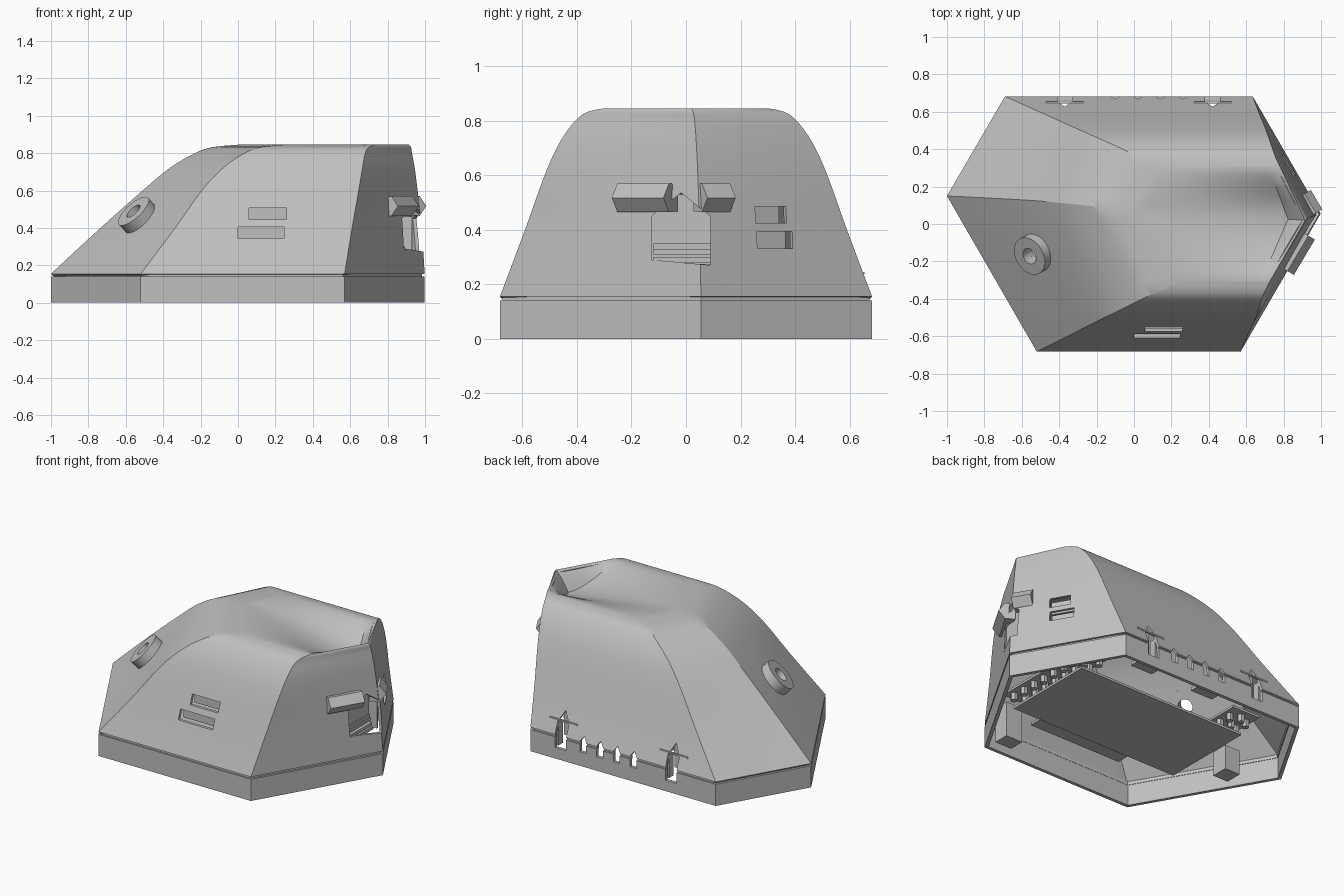
import bpy, bmesh, math
from mathutils import Vector

cube = bpy.data.objects.get("Cube")
if cube:
    bpy.data.objects.remove(cube)

grey = bpy.data.materials.new("plain_grey")
grey.use_nodes = True
grey.diffuse_color = (0.53, 0.53, 0.53, 1)
grey.node_tree.nodes["Principled BSDF"].inputs["Base Color"].default_value = (0.53, 0.53, 0.53, 1)


def finish(name, bm):
    bmesh.ops.remove_doubles(bm, verts=bm.verts, dist=0.0005)
    bmesh.ops.recalc_face_normals(bm, faces=bm.faces)
    mesh = bpy.data.meshes.new(name)
    bm.to_mesh(mesh)
    bm.free()
    mesh.materials.append(grey)
    ob = bpy.data.objects.new(name, mesh)
    bpy.context.collection.objects.link(ob)
    return ob


def smooth(ob, degrees):
    bpy.ops.object.select_all(action="DESELECT")
    bpy.context.view_layer.objects.active = ob
    ob.select_set(True)
    bpy.ops.object.shade_smooth_by_angle(angle=math.radians(degrees))


def add_prism(bm, pts, centre, normal, length, up=(0, 0, 1)):
    """Extrude a 2D outline (side, up) along normal, centred on centre."""
    n, c = Vector(normal).normalized(), Vector(centre)
    side = Vector(up).cross(n).normalized()
    top = n.cross(side)
    ends = [[bm.verts.new(c + side * a + top * b + n * s * length / 2) for a, b in pts] for s in (-1, 1)]
    bm.faces.new(ends[0][::-1])
    bm.faces.new(ends[1])
    for i in range(len(pts)):
        j = (i + 1) % len(pts)
        bm.faces.new((ends[0][i], ends[0][j], ends[1][j], ends[1][i]))


def rect(w, h):
    return [(-w / 2, -h / 2), (w / 2, -h / 2), (w / 2, h / 2), (-w / 2, h / 2)]


def house(w, h, roof):
    return [(-w / 2, 0), (w / 2, 0), (w / 2, h), (0, h + roof), (-w / 2, h)]


def ngon(r, n):
    return [(r * math.cos(2 * math.pi * i / n), r * math.sin(2 * math.pi * i / n)) for i in range(n)]


def prism(name, pts, centre, normal, length, up=(0, 0, 1)):
    bm = bmesh.new()
    add_prism(bm, pts, centre, normal, length, up)
    return finish(name, bm)


def box(name, x, y, z):
    return prism(name, rect(y[1] - y[0], z[1] - z[0]),
                 [(a + b) / 2 for a, b in (x, y, z)], (1, 0, 0), x[1] - x[0])


def quad_grid(bm, rows):
    vs = [[bm.verts.new(p) for p in r] for r in rows]
    for a, b in zip(vs, vs[1:]):
        for i in range(len(a) - 1):
            bm.faces.new((a[i], a[i + 1], b[i + 1], b[i]))


# Corner curves of the hood: plan position at each height level
levels = [0.155, 0.4, 0.6, 0.72, 0.8, 0.832, 0.845]
side_y = [0.682, 0.59, 0.518, 0.463, 0.405, 0.36, 0.30]
corner_x = {
    "nw": [-0.69, -0.484, -0.324, -0.2, -0.07, 0.02, 0.15],
    "w": [-1.0, -0.735, -0.51, -0.365, -0.23, -0.135, 0.0],
    "sw": [-0.52, -0.336, -0.194, -0.08, 0.035, 0.125, 0.25],
    "se": [0.57, 0.61, 0.645, 0.665, 0.68, 0.70, 0.73],
    "e": [0.998, 0.982, 0.96, 0.945, 0.93, 0.925, 0.915],
    "ne": [0.635, 0.67, 0.70, 0.72, 0.74, 0.755, 0.785]}
order = ["nw", "w", "sw", "se", "e", "ne"]


def corner(key, k):
    f = k / (len(levels) - 1)
    y = {"n": side_y[k], "s": -side_y[k], "w": 0.15 - 0.08 * f, "e": 0.055 - 0.035 * f}[key[0]]
    return Vector((corner_x[key][k], y, levels[k]))


def smooth_corner(key, t):
    """Catmull-Rom sample of a corner curve."""
    n = len(levels) - 1
    k = min(int(t), n - 1)
    f = t - k
    a, b, c, d = (corner(key, min(max(i, 0), n)) for i in range(k - 1, k + 3))
    return 0.5 * (2 * b + (c - a) * f + (2 * a - 5 * b + 4 * c - d) * f * f + (3 * b - a - 3 * c + d) * f ** 3)


STEPS, LONG, SHORT = 4, 20, 8


def ring(t):
    pts = []
    cs = [smooth_corner(k, t) for k in order]
    for i, c in enumerate(cs):
        n = LONG if i in (2, 5) else SHORT
        pts += [c.lerp(cs[(i + 1) % 6], j / n) for j in range(n)]
    return pts + [cs[0]]


# Hood walls, then a roof with a valley running to the +x corner
bm = bmesh.new()
top_t = len(levels) - 1
quad_grid(bm, [ring(i / STEPS) for i in range(top_t * STEPS + 1)])
rim = ring(top_t)
west = rim[:2 * SHORT + 1]
south = rim[2 * SHORT:2 * SHORT + LONG + 1]
east = rim[2 * SHORT + LONG:4 * SHORT + LONG + 1][::-1]
north = rim[4 * SHORT + LONG:][::-1]
roof = []
for i in range(2 * SHORT + 1):
    v, row = i / (2 * SHORT), []
    for j in range(LONG + 1):
        u = j / LONG
        p = west[i].lerp(east[i], u) + north[j].lerp(south[j], v)
        p -= north[0].lerp(north[-1], u).lerp(south[0].lerp(south[-1], u), v)
        rise = min(u / 0.9, (1 - u) / 0.1)
        p.z -= 0.12 * rise ** 1.3 * math.sin(math.pi * v) ** 1.5
        row.append(p)
    roof.append(row)
quad_grid(bm, roof)
hood = finish("hood", bm)


# Base skirt and the recessed seam above it
def skirt(name, z0, z1, scale):
    bm = bmesh.new()
    loop = [corner(k, 0) for k in order]
    loop.append(loop[0])
    quad_grid(bm, [[(p.x * scale, p.y * scale, z) for p in loop] for z in (z0, z1)])
    return finish(name, bm)


base = skirt("base_skirt", 0, 0.14, 1.0)
seam = skirt("seam_band", 0.135, 0.16, 0.985)

# Cutters for vents, slots, the corner notch and the port
NE, PORT = Vector((0.86, 0.51, 0)), Vector((-0.63, -0.36, 0.69)).normalized()
port_at = Vector((-0.559, -0.172, 0.49))
bm = bmesh.new()
for x in (-0.1, 0.02, 0.14, 0.26):
    add_prism(bm, house(0.045, 0.07, 0.03), (x, 0.65, 0.09), (0, 1, 0), 0.3)
for x in (-0.37, 0.42):
    add_prism(bm, house(0.08, 0.16, 0.07), (x, 0.65, 0.07), (0, 1, 0), 0.3)
slots = [((0.16, -0.58, 0.475), (0, -1, 0), 0.2), ((0.123, -0.61, 0.375), (0, -1, 0), 0.245),
         ((0.825, 0.31, 0.455), NE, 0.13), ((0.825, 0.325, 0.362), NE, 0.15)]
for c, n, w in slots:
    add_prism(bm, rect(w, 0.062), c, n, 0.2)
add_prism(bm, [(-0.107, 0.02), (0.107, 0), (0.107, 0.18), (0, 0.265), (-0.107, 0.18)],
          (1.0, -0.018, 0.27), (1, 0, 0), 0.26)
add_prism(bm, ngon(0.045, 24), port_at, PORT, 0.3)
cutter = finish("cutter", bm)
cutter.hide_render = True

for ob, thick in ((hood, 0.018), (base, 0.025), (seam, 0.015)):
    bpy.context.view_layer.objects.active = ob
    solid = ob.modifiers.new("thickness", "SOLIDIFY")
    solid.thickness, solid.offset = thick, -1
    cut = ob.modifiers.new("openings", "BOOLEAN")
    cut.object, cut.solver = cutter, "EXACT"
    for m in ("thickness", "openings"):
        bpy.ops.object.modifier_apply(modifier=m)
    smooth(ob, 25)
bpy.data.objects.remove(cutter)

# Backing behind slots and notch
for c, n, w in slots:
    prism("slot_backing", rect(w + 0.02, 0.08), Vector(c) - Vector(n) * 0.075, n, 0.02)
box("notch_backing", (0.85, 0.87), (-0.13, 0.1), (0.26, 0.53))
box("notch_side", (0.85, 0.93), (0.09, 0.1), (0.27, 0.46))
box("notch_floor", (0.85, 0.9), (-0.08, 0.1), (0.255, 0.275))
for z in (0.3, 0.33, 0.35):
    box("notch_step", (0.86, 0.875 + (0.36 - z) * 0.3), (-0.12, 0.09), (z - 0.02, z))

# Ridged bars on either side of the notch
ridge = [(-0.05, -0.05), (0.01, -0.0525), (0.05, 0), (0.01, 0.0525), (-0.05, 0.05)]
prism("long_bar", ridge, (0.868, -0.152, 0.517), (-0.51, -0.86, 0), 0.22)
prism("short_bar", ridge, (0.933, 0.105, 0.517), (0.51, -0.86, 0), 0.12)

# Raised round port
bm = bmesh.new()
profile = [(0.045, -0.07), (0.106, -0.07), (0.106, 0), (0.045, 0), (0.045, -0.07)]
side = Vector((0, 0, 1)).cross(PORT).normalized()
up = PORT.cross(side)
quad_grid(bm, [[port_at + PORT * h + (side * math.cos(a) + up * math.sin(a)) * r for r, h in profile]
               for a in [math.pi * i / 20 for i in range(41)]])
smooth(finish("round_port", bm), 30)

# Pins, cheeks and backing of the two large vents
for x in (-0.37, 0.42):
    box("vent_pin", (x - 0.1, x + 0.1), (0.643, 0.655), (0.235, 0.245))
    box("vent_backing", (x - 0.04, x + 0.04), (0.575, 0.59), (0.12, 0.31))
    for s in (-1, 1):
        box("vent_cheek", (x + s * 0.05 - 0.01, x + s * 0.05 + 0.01), (0.6, 0.645), (0.07, 0.22))

# Underside: trays, end boards with hanging studs, posts
box("tray", (-0.56, 0.66), (-0.31, 0.31), (0.065, 0.08))
box("rear_tray", (-0.25, 0.42), (-0.44, -0.2), (0.1, 0.115))
bm = bmesh.new()
for x0 in (-0.6, 0.52):
    box("stud_board", (x0 - 0.04, x0 + 0.16), (-0.38, 0.38), (0.18, 0.195))
    for i in range(3):
        for j in range(8):
            add_prism(bm, ngon(0.022, 6), (x0 + i * 0.06, -0.33 + j * 0.09 + (i % 2) * 0.03, 0.16),
                      (0, 0, 1), 0.05, (0, 1, 0))
finish("studs", bm)
box("post_front", (0.42, 0.54), (-0.62, -0.52), (0.02, 0.25))
box("post_side", (-0.80, -0.69), (-0.10, 0.01), (0.02, 0.18))
for x in (-0.23, 0.23):
    box("inner_latch", (x - 0.08, x + 0.08), (0.34, 0.42), (0.2, 0.22))
